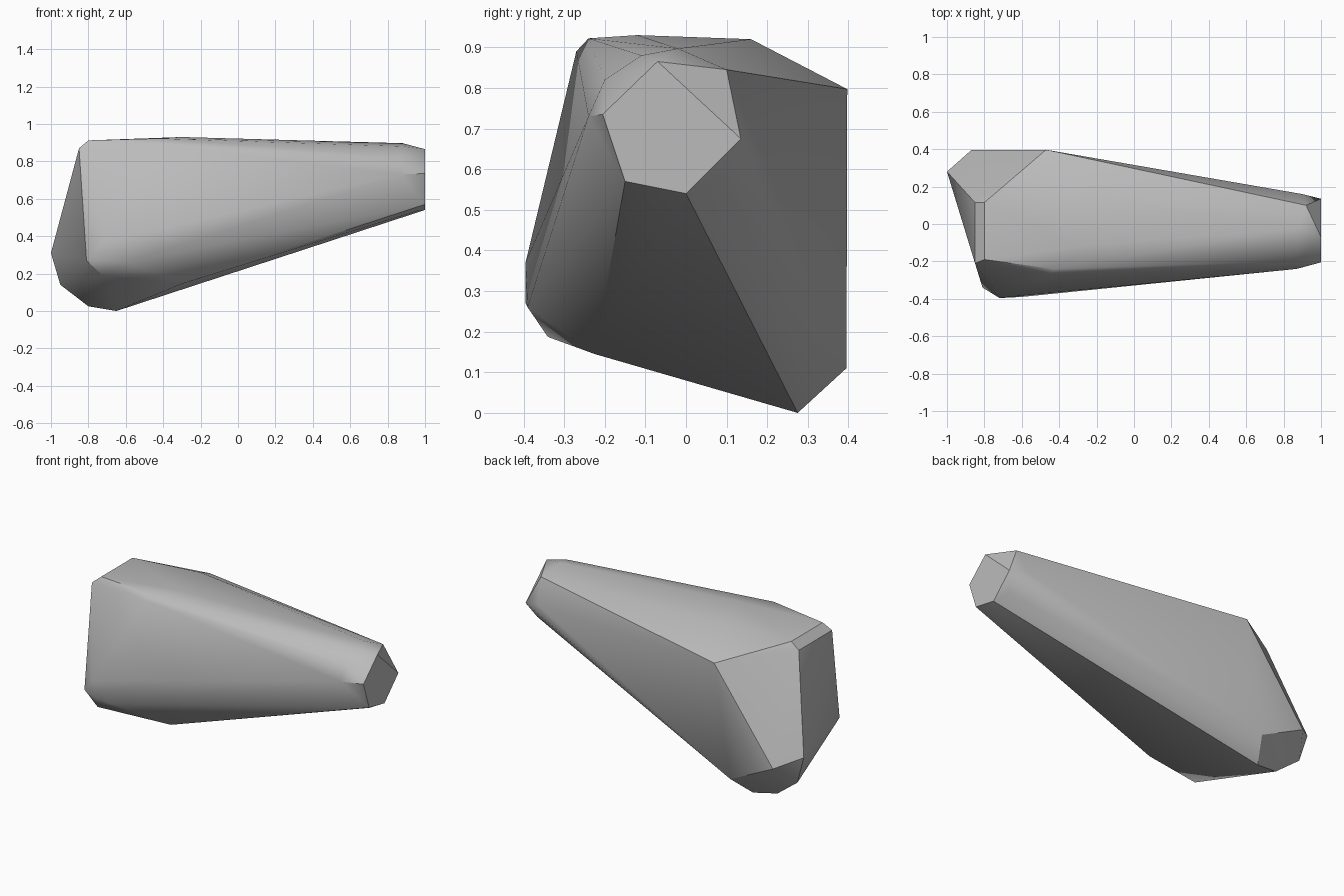
import bpy
import bmesh
from mathutils import Vector

default_cube = bpy.data.objects.get("Cube")
if default_cube:
    bpy.data.objects.remove(default_cube, do_unlink=True)


def make_material(name, colour):
    material = bpy.data.materials.new(name)
    material.use_nodes = True
    material.diffuse_color = colour
    shader = material.node_tree.nodes["Principled BSDF"]
    shader.inputs["Base Color"].default_value = colour
    return material


def build_hull(name, corner_groups, material):
    """Wrap the corner groups in one tight convex skin."""
    bm = bmesh.new()
    for corners in corner_groups:
        for corner in corners:
            bm.verts.new(Vector(corner))
    result = bmesh.ops.convex_hull(bm, input=bm.verts[:], use_existing_faces=False)
    spare = set(result["geom_interior"]) | set(result["geom_unused"])
    spare_verts = [item for item in spare if isinstance(item, bmesh.types.BMVert)]
    bmesh.ops.delete(bm, geom=spare_verts, context="VERTS")
    bmesh.ops.recalc_face_normals(bm, faces=bm.faces[:])
    mesh = bpy.data.meshes.new(name)
    bm.to_mesh(mesh)
    bm.free()
    mesh.materials.append(material)
    shell = bpy.data.objects.new(name, mesh)
    bpy.context.collection.objects.link(shell)
    return shell


# Narrow end: slanted cap and the rounded shoulder behind it
narrow_cap = [
    (1, -.07, .865), (.92, .1, .845), (1, .135, .675),
    (1, 0, .54), (1, -.15, .57), (1, -.205, .735),
]
narrow_shoulder = [
    (.87, -.24, .73), (.87, -.2, .82), (.88, -.11, .88), (.88, -.02, .897),
    (.9, .16, .7), (.96, .08, .58), (.96, -.09, .535),
]

# Broad end: nearly flat top with a small bevel at the end
broad_top = [
    (-.8, -.19, .912), (-.8, .115, .912), (-.85, -.21, .87), (-.85, .115, .87),
    (-.43, -.24, .922), (-.45, -.27, .89), (-.3, -.12, .93), (-.37, .16, .92),
]

# Broad end: back wall and pointed lower corner
back_wall = [(-.47, .397, .797), (-.58, .395, .11), (-.87, .395, .25)]
lower_corner = [
    (-.65, .275, 0), (-.8, .25, .025), (-.95, .27, .14), (-1, .28, .31),
]

# Broad end: bulging lower front
lower_front = [
    (-.3, -.225, .145), (-.72, -.34, .187), (-.81, -.34, .27),
    (-.6, -.39, .26), (-.7, -.395, .27), (-.72, -.395, .37),
]

grey = make_material("plain grey", (.5, .5, .5, 1))
body = build_hull(
    "tapered_body",
    [narrow_cap, narrow_shoulder, broad_top, back_wall, lower_corner, lower_front],
    grey,
)

# Soft shading across the shallow facets, crisp at the strong edges
bpy.ops.object.select_all(action="DESELECT")
body.select_set(True)
bpy.context.view_layer.objects.active = body
bpy.ops.object.shade_smooth_by_angle(angle=.6)
